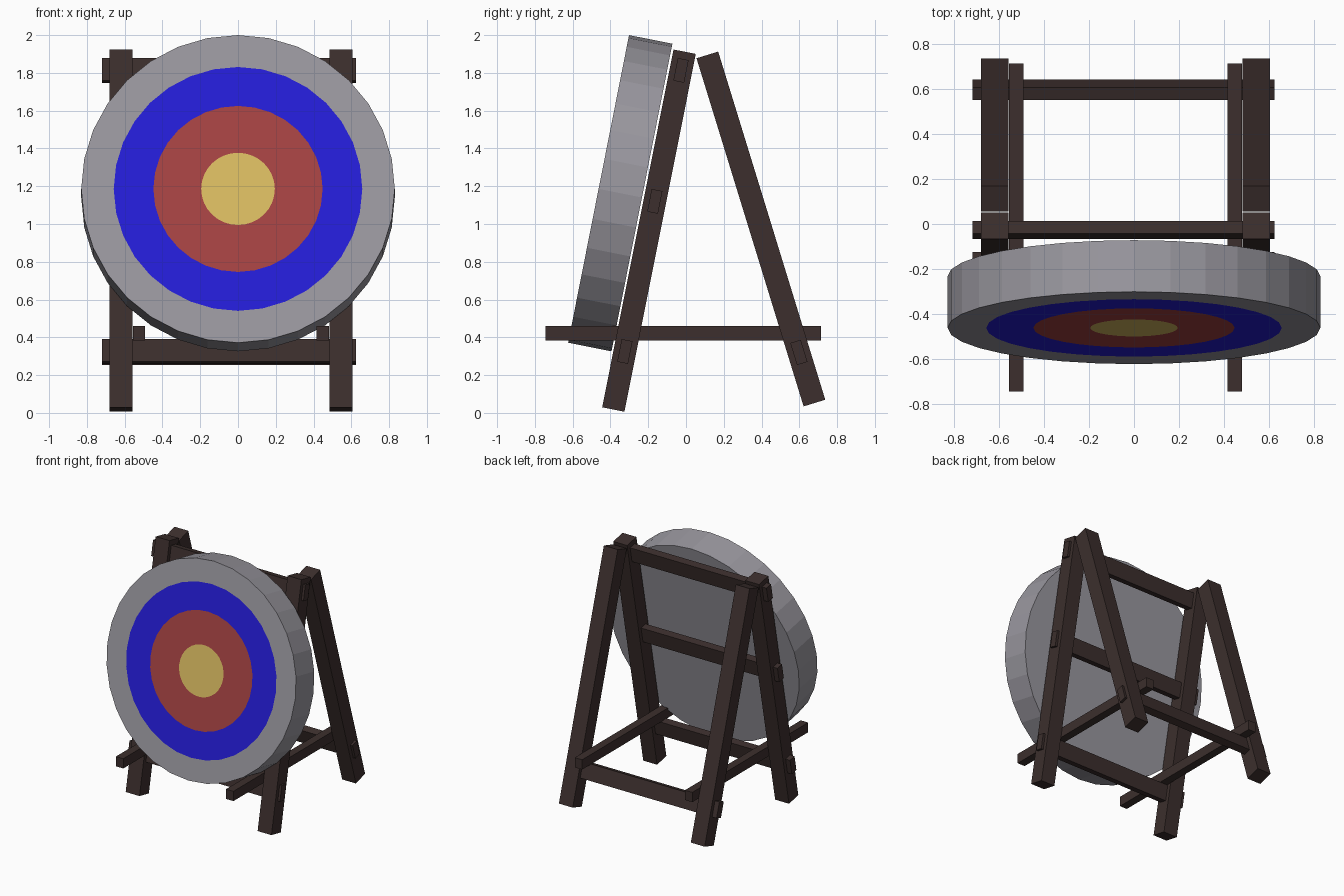
import bpy, bmesh
from math import radians, sin, cos, atan2, hypot, pi
from mathutils import Vector

if "Cube" in bpy.data.objects:
    bpy.data.objects.remove(bpy.data.objects["Cube"])


def material(name, rgb):
    m = bpy.data.materials.new(name)
    m.diffuse_color = (*rgb, 1)
    m.use_nodes = True
    m.node_tree.nodes["Principled BSDF"].inputs["Base Color"].default_value = m.diffuse_color
    return m


wood = material("dark_wood", (0.045, 0.028, 0.026))
straw = material("target_grey", (0.32, 0.31, 0.345))
blue = material("target_blue", (0.018, 0.012, 0.68))
red = material("target_red", (0.38, 0.055, 0.055))
yellow = material("target_yellow", (0.70, 0.50, 0.12))


def beam(name, size, loc, tilt=0.0):
    """Box of the given size, tilted about the x axis."""
    bm = bmesh.new()
    bmesh.ops.create_cube(bm, size=1)
    bmesh.ops.scale(bm, vec=size, verts=bm.verts)
    me = bpy.data.meshes.new(name)
    bm.to_mesh(me)
    bm.free()
    me.materials.append(wood)
    ob = bpy.data.objects.new(name, me)
    ob.location = loc
    ob.rotation_euler.x = tilt
    bpy.context.collection.objects.link(ob)
    return ob


MID = -0.0375  # the frame sits slightly left of the target centre
# leg axes in the y-z plane: bottom point, top point, crossbar heights
legs = {
    "front": ((-0.385, 0.018), (-0.007, 1.912), (1.813, 1.12, 0.325)),
    "rear": ((0.680, 0.052), (0.113, 1.895), (0.32,)),
}
for kind, ((y0, z0), (y1, z1), heights) in legs.items():
    tilt = -atan2(y1 - y0, z1 - z0)
    length = hypot(y1 - y0, z1 - z0)
    for side, s in (("left", -1), ("right", 1)):
        beam(f"{kind}_leg_{side}", (0.122, 0.12, length),
             (MID + s * 0.5825, (y0 + y1) / 2, (z0 + z1) / 2), tilt)
    # crossbars pass through the legs
    for i, z in enumerate(heights):
        y = y0 + (y1 - y0) * (z - z0) / (z1 - z0)
        beam(f"{kind}_crossbar_{i + 1}", (1.345, 0.058, 0.122),
             (MID - 0.01, y, z), tilt)

# horizontal side rails on the inside of the legs
for side, s in (("left", -1), ("right", 1)):
    beam(f"side_rail_{side}", (0.065, 1.46, 0.078),
         (MID + s * 0.4865, -0.015, 0.422))

# round target: back cap, rim, then concentric coloured rings on the front
N, R, T = 32, 0.83, 0.234
bm = bmesh.new()


def ring(r, z):
    return [bm.verts.new((r * sin(2 * pi * i / N), r * cos(2 * pi * i / N), z))
            for i in range(N)]


loops = [ring(R, -T / 2)] + [ring(r, T / 2) for r in (R, 0.658, 0.448, 0.195)]
bm.faces.new(loops[0])
for (a, b), mat in zip(zip(loops, loops[1:]), (0, 0, 1, 2)):
    for i in range(N):
        j = (i + 1) % N
        bm.faces.new((a[i], a[j], b[j], b[i])).material_index = mat
bm.faces.new(loops[-1]).material_index = 3
bmesh.ops.recalc_face_normals(bm, faces=bm.faces)
me = bpy.data.meshes.new("target")
bm.to_mesh(me)
bm.free()
for m in (straw, blue, red, yellow):
    me.materials.append(m)
target = bpy.data.objects.new("target", me)
target.location = (0, -0.348, 1.163)
target.rotation_euler.x = radians(90 - 11.2)
bpy.context.collection.objects.link(target)
